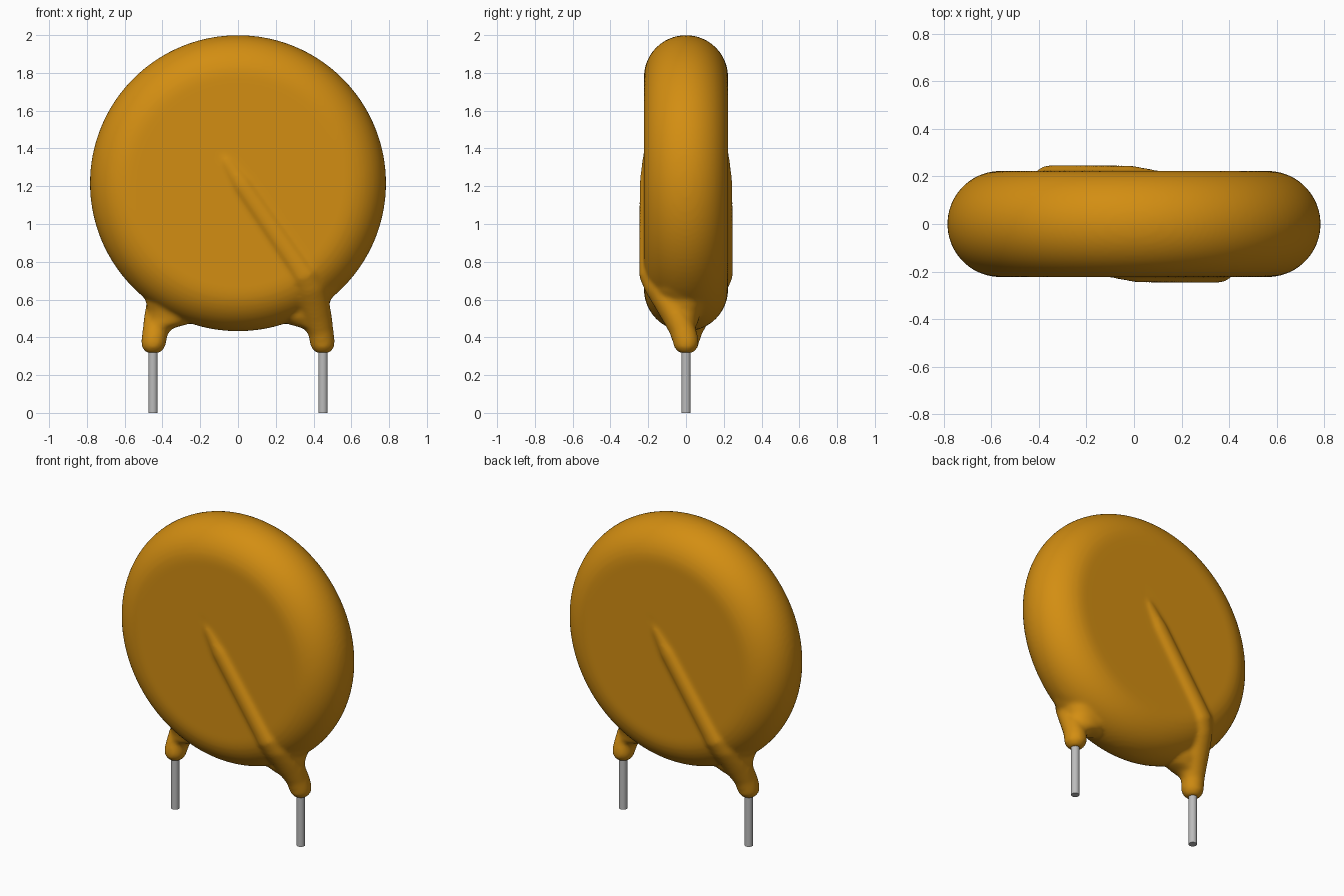
import bpy, bmesh, math
from mathutils import Vector, Matrix

cube = bpy.data.objects.get("Cube")
if cube:
    bpy.data.objects.remove(cube, do_unlink=True)


def material(name, rgb, rough):
    m = bpy.data.materials.new(name)
    m.use_nodes = True
    m.diffuse_color = (*rgb, 1)
    bsdf = m.node_tree.nodes["Principled BSDF"]
    bsdf.inputs["Base Color"].default_value = (*rgb, 1)
    bsdf.inputs["Roughness"].default_value = rough
    return m


orange = material("orange coating", (0.65, 0.27, 0.006), 0.5)
metal = material("lead grey", (0.5, 0.5, 0.5), 0.5)


def add_object(name, bm):
    bmesh.ops.recalc_face_normals(bm, faces=bm.faces)
    me = bpy.data.meshes.new(name)
    bm.to_mesh(me)
    bm.free()
    ob = bpy.data.objects.new(name, me)
    bpy.context.collection.objects.link(ob)
    bpy.ops.object.select_all(action='DESELECT')
    ob.select_set(True)
    bpy.context.view_layer.objects.active = ob
    return ob


def loft(bm, rings):
    """Closed skin through a list of rings with equal point counts."""
    rows = [[bm.verts.new(p) for p in ring] for ring in rings]
    n = len(rows[0])
    for a, b in zip(rows, rows[1:]):
        for i in range(n):
            j = (i + 1) % n
            bm.faces.new((a[i], a[j], b[j], b[i]))
    bm.faces.new(rows[0])
    bm.faces.new(rows[-1][::-1])


def ellipse(centre, u, v, n=32):
    return [centre + u * math.cos(2 * math.pi * i / n) + v * math.sin(2 * math.pi * i / n)
            for i in range(n)]


# Body: round-edged disc lofted along y
RADIUS, HALF, CENTRE_Z = 0.784, 0.223, 1.216
body = bmesh.new()
rings = []
for k in range(25):
    a = math.pi * (k / 24 - 0.5)
    r = RADIUS - HALF + HALF * max(math.cos(a), 0)
    rings.append(ellipse(Vector((0, HALF * math.sin(a), CENTRE_Z)),
                         Vector((r, 0, 0)), Vector((0, 0, r)), 128))
loft(body, rings)

# Buried lead: ridge on the face that bends down into the leg
# (x, z, front y, back y, half width)
RIDGE = [(-.12, 1.42, -.212, -.1, .03), (-.06, 1.33, -.233, -.1, .055),
         (.02, 1.21, -.246, -.1, .07), (.31, .79, -.248, -.1, .075),
         (.355, .72, -.247, -.1, .08), (.385, .64, -.213, -.05, .085),
         (.405, .56, -.165, 0, .083), (.425, .48, -.118, .04, .076),
         (.44, .42, -.085, .06, .067), (.447, .375, -.07, .068, .066),
         (.45, .345, -.062, .062, .06), (.45, .317, -.036, .036, .036)]
# Flare that blends the leg into the rim: (z, x min, x max, y min, y max)
FLARE = [(.42, .375, .5, -.07, .05), (.45, .34, .492, -.09, .05),
         (.468, .27, .485, -.09, .06), (.5, .21, .478, -.11, .07),
         (.54, .25, .477, -.13, .08), (.6, .3, .49, -.15, .1),
         (.65, .35, .535, -.15, .12), (.7, .4, .57, -.12, .12)]

ridge_rings = []
for i, (x, z, y0, y1, w) in enumerate(RIDGE):
    a, b = RIDGE[max(i - 1, 0)], RIDGE[min(i + 1, len(RIDGE) - 1)]
    t = Vector((b[0] - a[0], 0, b[1] - a[1])).normalized()
    side = Vector((-t.z, 0, t.x)) * w
    ridge_rings.append(ellipse(Vector((x, (y0 + y1) / 2, z)), side,
                               Vector((0, (y1 - y0) / 2, 0))))
flare_rings = [ellipse(Vector(((x0 + x1) / 2, (y0 + y1) / 2, z)),
                       Vector(((x1 - x0) / 2, 0, 0)), Vector((0, (y1 - y0) / 2, 0)))
               for z, x0, x1, y0, y1 in FLARE]

# The second leg is the first turned half round, so its ridge is on the back
for turn in (Matrix.Identity(3), Matrix.Rotation(math.pi, 3, 'Z')):
    for rings in (ridge_rings, flare_rings):
        loft(body, [[turn @ p for p in ring] for ring in rings])

# Fuse everything into one dipped coating with soft joints
coating = add_object("coated_body", body)
remesh = coating.modifiers.new("fuse", 'REMESH')
remesh.mode = 'VOXEL'
remesh.voxel_size = 0.012
smooth = coating.modifiers.new("soften", 'SMOOTH')
smooth.factor = 0.5
smooth.iterations = 8
bpy.ops.object.convert(target='MESH')
coating = bpy.context.view_layer.objects.active
coating.data.materials.clear()
coating.data.materials.append(orange)
bpy.ops.object.shade_smooth()

# Bare wire leads
for name, x in (("left_lead", 0.45), ("right_lead", -0.45)):
    bm = bmesh.new()
    bmesh.ops.create_cone(bm, cap_ends=True, segments=24, radius1=0.025, radius2=0.025,
                          depth=0.38, matrix=Matrix.Translation((x, 0, 0.19)))
    lead = add_object(name, bm)
    lead.data.materials.append(metal)
    bpy.ops.object.shade_smooth_by_angle(angle=math.radians(40))
